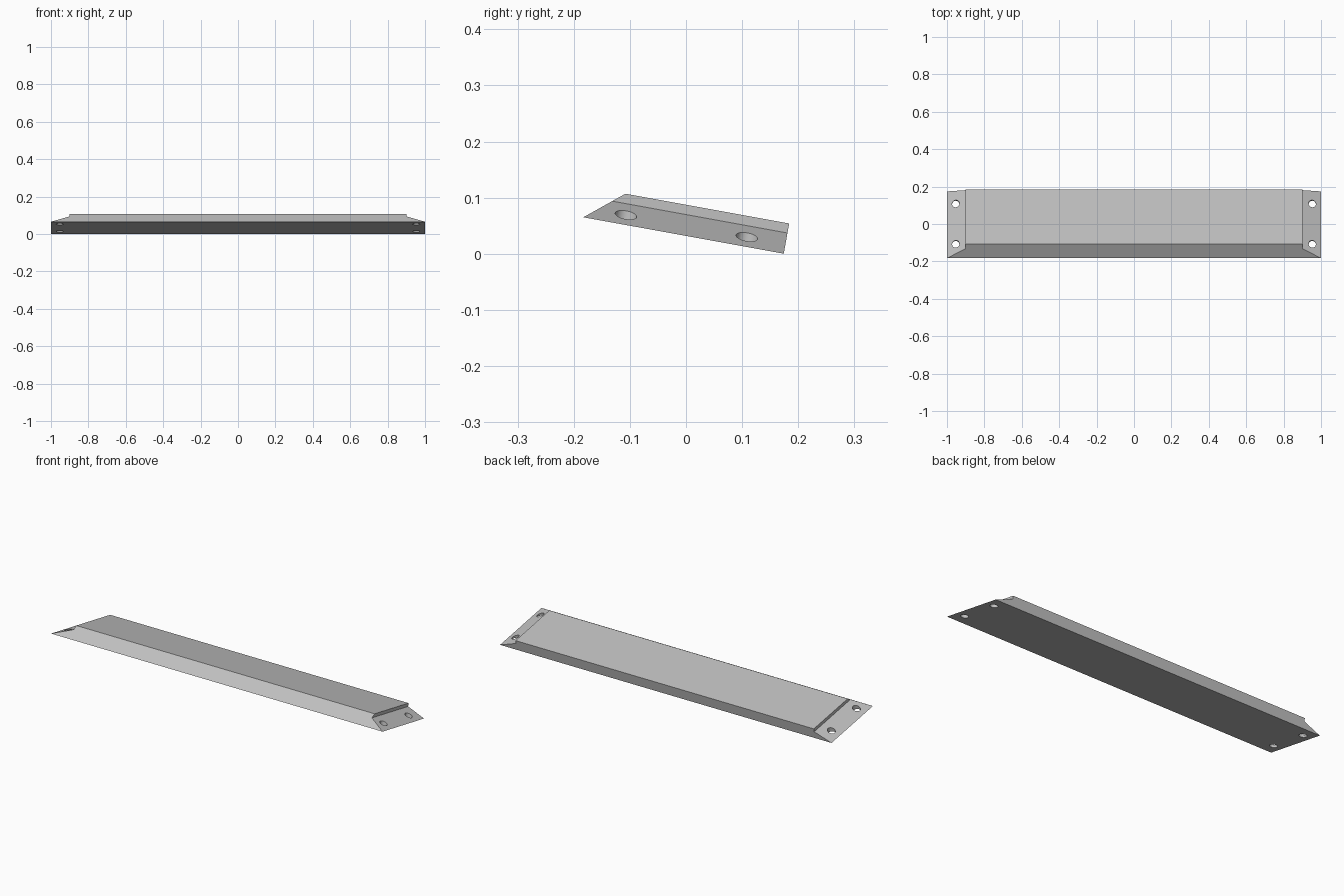
import bpy, bmesh, math
from mathutils import Matrix, Vector

cube = bpy.data.objects.get("Cube")
if cube:
    bpy.data.objects.remove(cube, do_unlink=True)

# Plate dimensions, measured in the plate's own untilted frame
WIDTH, THICK, BEVEL = 0.363, 0.0547, 0.0663
STEP_X, STEP_H = 0.90, 0.0375
TILT = Matrix.Translation((0, -0.183, 0.065)) @ Matrix.Rotation(math.radians(-10.3), 4, 'X')

grey = bpy.data.materials.new("light grey")
grey.use_nodes = True
colour = (0.53, 0.53, 0.53, 1)
grey.diffuse_color = colour
grey.node_tree.nodes["Principled BSDF"].inputs["Base Color"].default_value = colour


def make_object(name, bm):
    """Tilt the mesh into place and link it as an object."""
    bmesh.ops.transform(bm, matrix=TILT, verts=bm.verts)
    bmesh.ops.recalc_face_normals(bm, faces=bm.faces)
    mesh = bpy.data.meshes.new(name)
    bm.to_mesh(mesh)
    bm.free()
    mesh.materials.append(grey)
    obj = bpy.data.objects.new(name, mesh)
    bpy.context.collection.objects.link(obj)
    return obj


def prism(name, points, sweep):
    """Extrude a closed outline along a vector."""
    bm = bmesh.new()
    face = bm.faces.new([bm.verts.new(p) for p in points])
    result = bmesh.ops.extrude_face_region(bm, geom=[face])
    verts = [v for v in result["geom"] if isinstance(v, bmesh.types.BMVert)]
    bmesh.ops.translate(bm, vec=Vector(sweep), verts=verts)
    return make_object(name, bm)


def hole_cutter(name, x, y):
    bm = bmesh.new()
    bmesh.ops.create_cone(bm, cap_ends=True, segments=32, radius1=0.0195, radius2=0.0195,
                          depth=0.2, matrix=Matrix.Translation((x, y, 0)))
    return make_object(name, bm)


# Long plate with a bevelled front edge, a little overlong before the ends are cut
outline = [(0, 0), (WIDTH, 0), (WIDTH, THICK), (BEVEL, THICK)]
plate = prism("bevelled_plate", [(-1.04, y, z) for y, z in outline], (2.08, 0, 0))

# Stepped ramps that taper both ends to a sharp edge, with two screw holes each
slope = STEP_H / (1 - STEP_X)
ramp = [(STEP_X, STEP_H), (STEP_X, 0.1), (1.1, 0.1), (1.1, -0.1 * slope)]
cutters = []
for side, label in ((1, "left"), (-1, "right")):
    cutters.append(prism(label + "_ramp_cutter",
                         [(side * x, -0.1, z) for x, z in ramp], (0, 0.6, 0)))
    for place, y in (("front", 0.074), ("back", 0.293)):
        cutters.append(hole_cutter(f"{label}_{place}_hole_cutter", side * 0.953, y))

bpy.ops.object.select_all(action='DESELECT')
bpy.context.view_layer.objects.active = plate
plate.select_set(True)
for cutter in cutters:
    mod = plate.modifiers.new(cutter.name, 'BOOLEAN')
    mod.operation, mod.solver, mod.object = 'DIFFERENCE', 'EXACT', cutter
    bpy.ops.object.modifier_apply(modifier=mod.name)
    bpy.data.objects.remove(cutter, do_unlink=True)

# Round hole walls, crisp edges elsewhere
bpy.ops.object.shade_smooth_by_angle(angle=math.radians(15))
